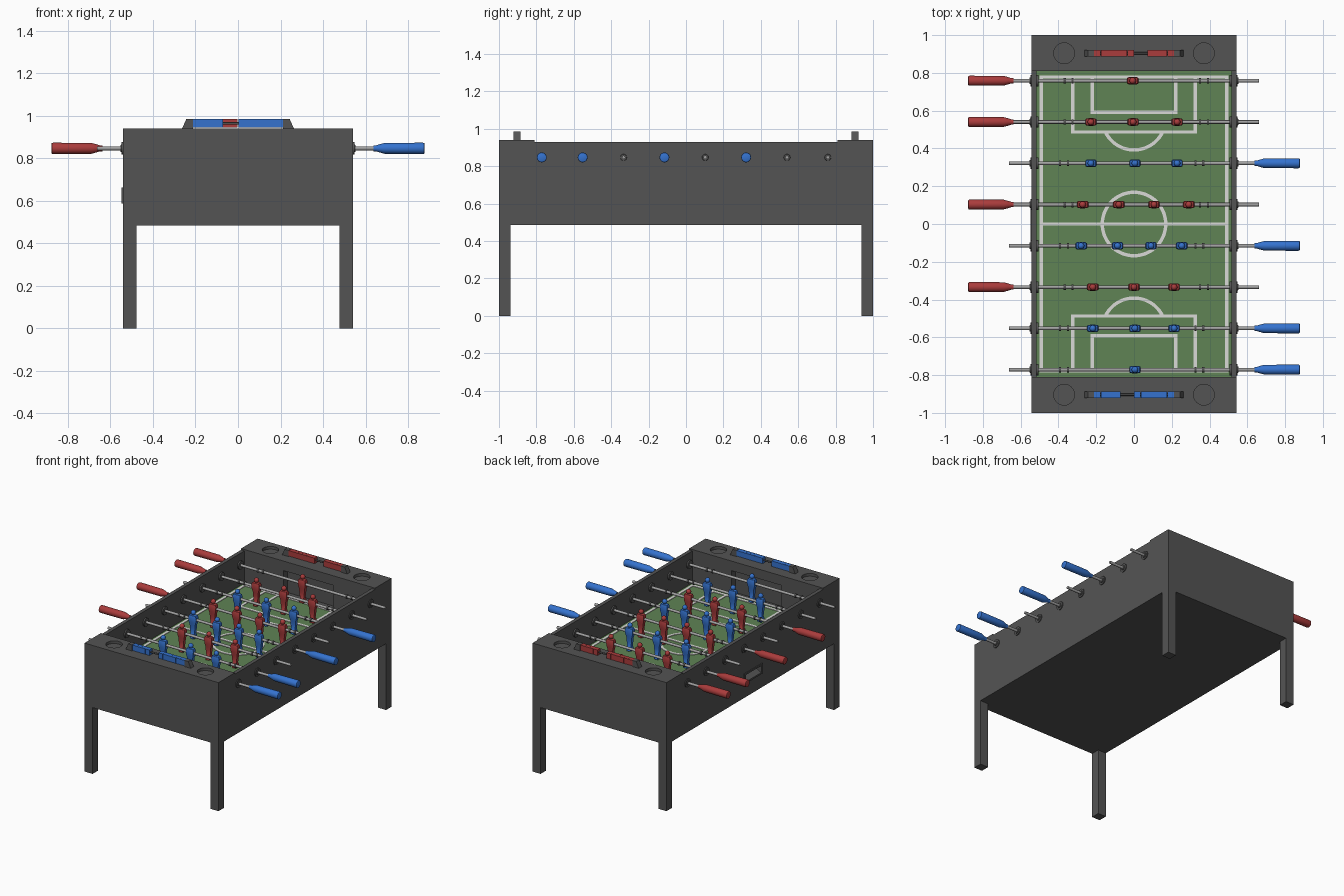
import bpy, bmesh, math
from mathutils import Matrix

if "Cube" in bpy.data.objects:
    bpy.data.objects.remove(bpy.data.objects["Cube"])


def material(name, rgb):
    m = bpy.data.materials.new(name)
    m.diffuse_color = (*rgb, 1)
    m.use_nodes = True
    m.node_tree.nodes["Principled BSDF"].inputs["Base Color"].default_value = m.diffuse_color
    return m


GREY = material("charcoal", (0.088, 0.088, 0.088))
STEEL = material("steel", (0.36, 0.36, 0.36))
RED = material("red", (0.40, 0.045, 0.045))
BLUE = material("blue", (0.035, 0.17, 0.62))
GREEN = material("pitch_green", (0.115, 0.23, 0.09))
WHITE = material("line_white", (0.70, 0.70, 0.68))


def finish(name, bm, mat, smooth=False):
    bmesh.ops.recalc_face_normals(bm, faces=bm.faces)
    me = bpy.data.meshes.new(name)
    bm.to_mesh(me)
    bm.free()
    me.materials.append(mat)
    ob = bpy.data.objects.new(name, me)
    bpy.context.collection.objects.link(ob)
    if smooth:
        bpy.ops.object.select_all(action='DESELECT')
        ob.select_set(True)
        bpy.context.view_layer.objects.active = ob
        bpy.ops.object.shade_smooth_by_angle(angle=math.radians(40))
    return ob


def add_box(bm, x0, x1, y0, y1, z0, z1):
    m = (Matrix.Translation(((x0 + x1) / 2, (y0 + y1) / 2, (z0 + z1) / 2))
         @ Matrix.Diagonal((x1 - x0, y1 - y0, z1 - z0, 1)))
    bmesh.ops.create_cube(bm, size=1, matrix=m)


def boxes(name, mat, *dims):
    bm = bmesh.new()
    for d in dims:
        add_box(bm, *d)
    return finish(name, bm, mat)


def loft(bm, rings):
    """Skin closed rings of points and cap both ends."""
    rows = [[bm.verts.new(p) for p in r] for r in rings]
    n = len(rows[0])
    for a, b in zip(rows, rows[1:]):
        for i in range(n):
            bm.faces.new((a[i], a[(i + 1) % n], b[(i + 1) % n], b[i]))
    bm.faces.new(rows[0])
    bm.faces.new(rows[-1])


def lathe_x(bm, profile, y, z, n=20):
    """Turn (x, radius) points about a line parallel to x."""
    loft(bm, [[(x, y + r * math.cos(t * math.tau / n), z + r * math.sin(t * math.tau / n))
               for t in range(n)] for x, r in profile])


def cut(ob, cutter):
    mod = ob.modifiers.new("cut", 'BOOLEAN')
    mod.operation, mod.solver, mod.object = 'DIFFERENCE', 'EXACT', cutter
    deps = bpy.context.evaluated_depsgraph_get()
    me = bpy.data.meshes.new_from_object(ob.evaluated_get(deps))
    ob.modifiers.clear()
    ob.data = me
    bpy.data.objects.remove(cutter)


# Cabinet: hollow playing well, lower side rails, goals, cup holders, ball return
FLOOR = 0.69
HX = .542
cabinet = boxes("cabinet", GREY, (-HX, HX, -1, 1, .485, .94))
cut(cabinet, boxes("well_cutter", GREY, (-.515, .515, -.81, .81, FLOOR, 1.1)))
cut(cabinet, boxes("rail_cutter", GREY, (-.7, .7, -.81, .81, .93, 1.1)))
for s in (-1, 1):
    y0, y1 = sorted((s * .78, s * .86))
    cut(cabinet, boxes("goal_cutter", GREY, (-.2, .2, y0, y1, FLOOR, .87)))
    for x in (-.37, .37):
        bm = bmesh.new()
        bmesh.ops.create_cone(bm, cap_ends=True, segments=32, radius1=.055, radius2=.055,
                              depth=.05, matrix=Matrix.Translation((x, s * .904, .945)))
        cut(cabinet, finish("cup_cutter", bm, GREY))
cut(cabinet, boxes("return_cutter", GREY, (-.6, -.48, -.092, .092, .6, .65)))

# Ball return: thin frame and sloping tray
boxes("ball_return_frame", GREY,
      (-.548, -.535, -.105, .105, .588, .6), (-.548, -.535, -.105, .105, .65, .662),
      (-.548, -.535, -.105, -.092, .6, .65), (-.548, -.535, .092, .105, .6, .65))
bm = bmesh.new()
loft(bm, [[(-.54, y, .6), (-.48, y, .6), (-.48, y, .635)] for y in (-.091, .091)])
finish("ball_return_tray", bm, GREY)

# Legs
for sx in (-1, 1):
    for sy in (-1, 1):
        x0, x1 = sorted((sx * .477, sx * HX))
        y0, y1 = sorted((sy * .937, sy))
        boxes("leg", GREY, (x0, x1, y0, y1, 0, .485))

# Pitch and painted lines
boxes("pitch", GREEN, (-.515, .515, -.81, .81, FLOOR - .003, FLOOR + .005))
ZL = (FLOOR + .004, FLOOR + .009)
W = .009


def hline(bm, x0, x1, y):
    add_box(bm, x0 - W, x1 + W, y - W, y + W, *ZL)


def vline(bm, x, y0, y1):
    add_box(bm, x - W, x + W, min(y0, y1), max(y0, y1), *ZL)


def arc(bm, cy, a0, a1, r=.168, n=32):
    rings = []
    for i in range(n + 1):
        c, s = (f(a0 + (a1 - a0) * i / n) for f in (math.cos, math.sin))
        rings.append([(q * c, cy + q * s, z) for q, z in
                      ((r - W, ZL[0]), (r + W, ZL[0]), (r + W, ZL[1]), (r - W, ZL[1]))])
    loft(bm, rings)


bm = bmesh.new()
hline(bm, -.49, .49, 0)
arc(bm, 0, 0, math.pi)
arc(bm, 0, math.pi, math.tau)
for s in (-1, 1):
    vline(bm, s * .49, -.778, .778)
    hline(bm, -.49, .49, s * .778)
    for hx, y in ((.325, .487), (.22, .592)):
        hline(bm, -hx, hx, s * y)
        for x in (-hx, hx):
            vline(bm, x, s * y, s * .778)
    a = math.asin(.073 / .168)
    start = math.pi if s > 0 else 0
    arc(bm, s * .56, start + a, start + math.pi - a)
finish("pitch_lines", bm, WHITE)

# Player figures: lofted body plus round head
ZR = .847
BODY = [(.712, .018, .020), (.735, .018, .020), (.745, .015, .014), (.785, .020, .015),
        (.81, .022, .016), (.832, .029, .019), (.866, .030, .019), (.878, .025, .016),
        (.882, .010, .010), (.889, .010, .010)]


def figure(x, y, mat):
    bm = bmesh.new()
    rings = []
    for z, a, b in BODY:
        k = .75
        rings.append([(x + a * u, y + b * v, z) for u, v in
                      ((1, k), (k, 1), (-k, 1), (-1, k), (-1, -k), (-k, -1), (k, -1), (1, -k))])
    loft(bm, rings)
    bmesh.ops.create_uvsphere(bm, u_segments=14, v_segments=10, radius=.0175,
                              matrix=Matrix.Translation((x, y, .896)))
    finish("player_figure", bm, mat, True)


# Rods, front to back: handle side (+1 blue, -1 red) and figure positions
ROWS = [(1, (.005,)), (1, (-.218, .005, .212)), (-1, (-.218, 0, .212)),
        (1, (-.28, -.087, .09, .253)), (-1, (-.272, -.08, .106, .29)),
        (1, (-.228, .005, .228)), (-1, (-.228, -.005, .228)), (-1, (-.007,))]
for i, (s, xs) in enumerate(ROWS):
    y = -.771 + .2185 * i
    team = BLUE if s > 0 else RED
    bm = bmesh.new()
    lathe_x(bm, [(-s * .663, .0095), (s * .66, .0095)], y, ZR)
    finish("rod", bm, STEEL, True)
    bm = bmesh.new()
    lathe_x(bm, [(s * p, r) for p, r in ((.637, .014), (.65, .014), (.665, .019), (.69, .0255),
                                         (.87, .0265), (.876, .025), (.878, .021))], y, ZR, 24)
    finish("handle", bm, team, True)
    # Wall bearings and stop collars
    bm = bmesh.new()
    for e in (-1, 1):
        lathe_x(bm, [(e * .505, .03), (e * .548, .03)], y, ZR)
        lathe_x(bm, [(e * .547, .018), (e * .553, .016)], y, ZR)
    finish("rod_bearing", bm, GREY, True)
    bm = bmesh.new()
    for p in (.325, .367, -.35, -.392):
        lathe_x(bm, [(s * p - .006, .0145), (s * p + .006, .0145)], y, ZR)
    finish("stop_collar", bm, GREY, True)
    for x in xs:
        figure(x, y, team)

# Score counters: wedge brackets, wire and ten sliding beads
for s, mat, left in ((-1, BLUE, 4), (1, RED, 6)):
    y = s * .904
    bm = bmesh.new()
    for e in (-1, 1):
        loft(bm, [[(e * .212, v, .938), (e * .264, v, .938), (e * .243, v, .985),
                   (e * .212, v, .985)] for v in (y - .018, y + .018)])
    finish("score_bracket", bm, GREY)
    bm = bmesh.new()
    lathe_x(bm, [(-.22, .006), (.22, .006)], y, .964, 12)
    finish("score_wire", bm, GREY, True)
    bm = bmesh.new()
    for k in range(10):
        x = -.211 + .035 * k + (.072 if k >= left else 0)
        add_box(bm, x + .0003, x + .0347, y - .017, y + .017, .944, .984)
    finish("score_beads", bm, mat)
